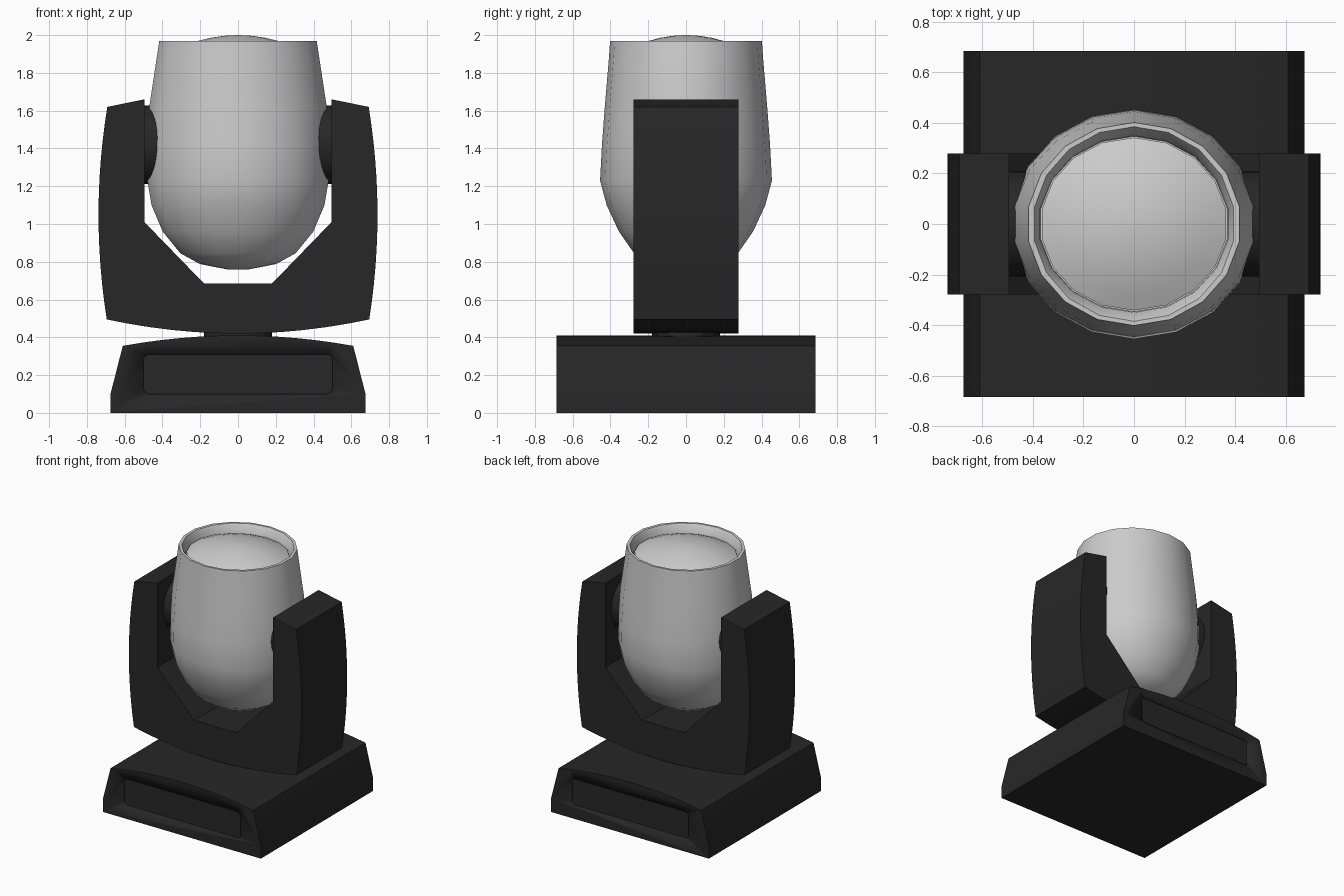
import bpy, bmesh, math

if "Cube" in bpy.data.objects:
    bpy.data.objects.remove(bpy.data.objects["Cube"])

black = bpy.data.materials.new("matte_black")
black.diffuse_color = (0.02, 0.02, 0.02, 1)
black.use_nodes = True
black.node_tree.nodes["Principled BSDF"].inputs["Base Color"].default_value = black.diffuse_color


def finish(name, bm, mat=None, smooth=None):
    bmesh.ops.recalc_face_normals(bm, faces=bm.faces)
    me = bpy.data.meshes.new(name)
    bm.to_mesh(me)
    bm.free()
    ob = bpy.data.objects.new(name, me)
    bpy.context.collection.objects.link(ob)
    if mat:
        me.materials.append(mat)
    if smooth:
        bpy.ops.object.select_all(action='DESELECT')
        ob.select_set(True)
        bpy.context.view_layer.objects.active = ob
        bpy.ops.object.shade_smooth_by_angle(angle=math.radians(smooth))
    return ob


def prism(name, pts, y0, y1, smooth=20):
    """Extrude an x-z outline along y."""
    bm = bmesh.new()
    f = bm.faces.new([bm.verts.new((x, y0, z)) for x, z in pts])
    ext = bmesh.ops.extrude_face_region(bm, geom=[f])
    bmesh.ops.translate(bm, vec=(0, y1 - y0, 0),
                        verts=[v for v in ext["geom"] if isinstance(v, bmesh.types.BMVert)])
    return finish(name, bm, black, smooth)


def bow(a, b, bulge, n=12):
    """Points of a shallow curve from a to b, bulging to the right of travel."""
    dx, dz = b[0] - a[0], b[1] - a[1]
    l = math.hypot(dx, dz)
    out = []
    for i in range(n + 1):
        t = i / n
        h = 4 * bulge * t * (1 - t) / l
        out.append((a[0] + dx * t + dz * h, a[1] + dz * t - dx * h))
    return out


def lathe(name, rings, n=18, smooth=40):
    """Skin elliptical rings (rx, ry, z), capping both ends."""
    bm = bmesh.new()
    loops = []
    for rx, ry, z in rings:
        angs = [math.pi / 2 + 2 * math.pi * i / n for i in range(n)]
        loops.append([bm.verts.new((rx * math.cos(a), ry * math.sin(a), z)) for a in angs])
    for p, q in zip(loops, loops[1:]):
        for i in range(n):
            j = (i + 1) % n
            bm.faces.new((p[i], p[j], q[j], q[i]))
    bm.faces.new(loops[0])
    bm.faces.new(loops[-1])
    return finish(name, bm, None, smooth)


def cylinder(name, r, depth, loc, rot=(0, 0, 0), n=32):
    bm = bmesh.new()
    bmesh.ops.create_cone(bm, cap_ends=True, segments=n, radius1=r, radius2=r, depth=depth)
    ob = finish(name, bm, black, 40)
    ob.location, ob.rotation_euler = loc, rot
    return ob


# Base with a gently crowned top
base = prism("base", [(-0.675, 0), (0.675, 0), (0.675, 0.1)]
             + bow((0.61, 0.355), (-0.61, 0.355), 0.055) + [(-0.675, 0.1)], -0.685, 0.685)

# Recessed rounded panels on the front and back of the base
panel = []
for cx, cz, a0 in ((0.47, 0.28, 0), (-0.47, 0.28, 90), (-0.47, 0.13, 180), (0.47, 0.13, 270)):
    for k in range(5):
        a = math.radians(a0 + k * 22.5)
        panel.append((cx + 0.03 * math.cos(a), cz + 0.03 * math.sin(a)))
for s in (-1, 1):
    cutter = prism("panel_cutter", panel, s * 0.67, s * 0.75)
    mod = base.modifiers.new("panel_recess", 'BOOLEAN')
    mod.object, mod.operation, mod.solver = cutter, 'DIFFERENCE', 'EXACT'
    bpy.context.view_layer.objects.active = base
    bpy.ops.object.modifier_apply(modifier=mod.name)
    bpy.data.objects.remove(cutter)

# Turning neck
cylinder("neck", 0.18, 0.06, (0, 0, 0.42))

# U-shaped yoke
inner = [(0.495, 1.66), (0.495, 1.01), (0.18, 0.685)]
prism("yoke", bow((-0.695, 0.495), (0.695, 0.495), 0.075)
      + bow((0.695, 0.495), (0.692, 1.62), 0.045)[1:]
      + inner + [(-x, z) for x, z in reversed(inner)]
      + bow((-0.692, 1.62), (-0.695, 0.495), 0.045)[:-1], -0.278, 0.278)

# Tilt pivots joining head and yoke
for side, s in (("right", 1), ("left", -1)):
    cylinder("tilt_pivot_" + side, 0.207, 0.2, (s * 0.42, 0, 1.42), (0, math.pi / 2, 0))

# Tapered head shell with a sunken rim
lathe("head_shell", [
    (0.06, 0.055, 0.76), (0.205, 0.185, 0.788), (0.31, 0.275, 0.845), (0.405, 0.355, 0.96),
    (0.465, 0.42, 1.10), (0.487, 0.455, 1.23), (0.487, 0.445, 1.42), (0.477, 0.43, 1.62),
    (0.437, 0.408, 1.88), (0.423, 0.402, 1.97), (0.40, 0.385, 1.97),
    (0.378, 0.35, 1.92), (0.375, 0.347, 1.89)])

# Domed front lens
lathe("lens", [(0.37 * t, 0.342 * t, 2.0 - 0.09 * t * t)
               for t in (1, 0.8, 0.6, 0.4, 0.2, 0.03)] , n=18)
